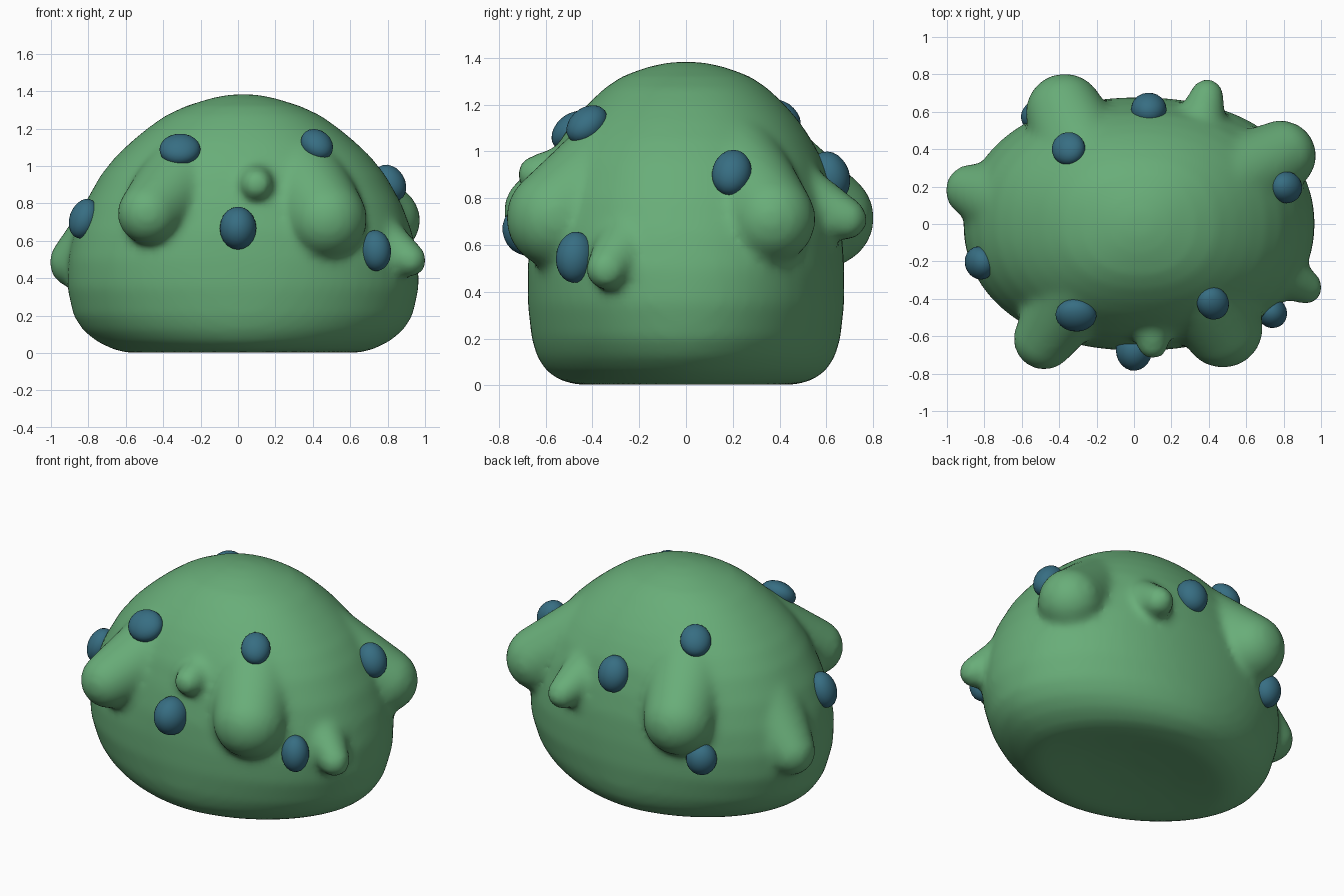
import bpy, bmesh, math
from mathutils import Vector, Matrix
from mathutils.bvhtree import BVHTree

if "Cube" in bpy.data.objects:
    bpy.data.objects.remove(bpy.data.objects["Cube"])


def material(name, col):
    m = bpy.data.materials.new(name)
    m.diffuse_color = (*col, 1)
    m.use_nodes = True
    m.node_tree.nodes["Principled BSDF"].inputs["Base Color"].default_value = m.diffuse_color
    return m


GREEN = material("moss_green", (0.14, 0.42, 0.19))
BLUE = material("slate_blue", (0.038, 0.155, 0.225))


def make_object(name, bm, mat):
    bmesh.ops.recalc_face_normals(bm, faces=bm.faces)
    me = bpy.data.meshes.new(name)
    bm.to_mesh(me)
    bm.free()
    me.materials.append(mat)
    me.polygons.foreach_set("use_smooth", [True] * len(me.polygons))
    ob = bpy.data.objects.new(name, me)
    bpy.context.collection.objects.link(ob)
    return ob


# Body dome: (height, width factor, depth factor), lofted with rounded-oval rings
PROFILE = [
    (0.035, 0.05, 0.05), (0.025, 0.30, 0.30), (0.005, 0.56, 0.58), (0.0, 0.66, 0.68),
    (0.02, 0.74, 0.80), (0.06, 0.83, 0.89),
    (0.12, 0.91, 0.95), (0.20, 0.965, 0.985), (0.35, 1.0, 1.01), (0.50, 0.995, 1.01),
    (0.65, 0.96, 0.995), (0.80, 0.90, 0.95), (0.95, 0.81, 0.88), (1.05, 0.725, 0.80),
    (1.13, 0.635, 0.72), (1.20, 0.545, 0.63), (1.27, 0.44, 0.52), (1.32, 0.325, 0.41),
    (1.36, 0.19, 0.25), (1.382, 0.08, 0.1),
]
HALF_X, HALF_Y, MID_X, N = 0.94, 0.67, 0.027, 64
bm = bmesh.new()


def oval(a, z):
    # the outline is less square near the ground
    n = 1.8 + 0.4 * min(1, z / 0.45)
    c, s = math.cos(a), math.sin(a)
    k = (abs(c) ** n + abs(s) ** n) ** (-1 / n)
    return c * k, s * k


rings = []
for z, fx, fy in PROFILE:
    pts = [oval(2 * math.pi * i / N, z) for i in range(N)]
    rings.append([bm.verts.new((MID_X + HALF_X * fx * x, HALF_Y * fy * y, z)) for x, y in pts])
for lo, hi in zip(rings, rings[1:]):
    for i in range(N):
        j = (i + 1) % N
        bm.faces.new((lo[i], lo[j], hi[j], hi[i]))
bm.faces.new(rings[0][::-1])
bm.faces.new(rings[-1])
bmesh.ops.recalc_face_normals(bm, faces=bm.faces)
dome = BVHTree.FromBMesh(bm)

# Drips: wide root flush with the dome, narrowing to a hanging tip
# (root point on dome, root radius, tip, tip radius)
DRIPS = [
    ((-0.32, -0.38, 1.08), 0.26, (-0.48, -0.615, 0.745), 0.165),
    ((0.10, -0.57, 0.98), 0.11, (0.10, -0.64, 0.90), 0.085),
    ((0.38, -0.38, 1.08), 0.27, (0.475, -0.555, 0.715), 0.215),
    ((0.82, -0.28, 0.66), 0.15, (0.92, -0.34, 0.495), 0.09),
    ((0.55, 0.28, 1.08), 0.25, (0.785, 0.365, 0.71), 0.19),
    ((0.36, 0.52, 0.86), 0.16, (0.39, 0.685, 0.71), 0.092),
    ((-0.28, 0.38, 1.08), 0.27, (-0.37, 0.595, 0.715), 0.21),
    ((-0.72, 0.12, 0.80), 0.25, (-0.87, 0.18, 0.485), 0.14),
]
for p, ra, b, rb in DRIPS:
    hit, nor, _, _ = dome.find_nearest(Vector(p))
    a = hit - nor * (ra - 0.005)
    tmp = bmesh.new()
    for c, r in ((a, ra), (Vector(b), rb)):
        bmesh.ops.create_icosphere(tmp, subdivisions=4, radius=r, matrix=Matrix.Translation(c))
    hull = bmesh.ops.convex_hull(tmp, input=tmp.verts)
    junk = [g for g in hull["geom_interior"] if isinstance(g, bmesh.types.BMVert)]
    bmesh.ops.delete(tmp, geom=list(set(junk)), context='VERTS')
    bmesh.ops.recalc_face_normals(tmp, faces=tmp.faces)
    me = bpy.data.meshes.new("drip_tmp")
    tmp.to_mesh(me)
    tmp.free()
    bm.from_mesh(me)
    bpy.data.meshes.remove(me)

me = bpy.data.meshes.new("body_source")
bm.to_mesh(me)
bm.free()
source = bpy.data.objects.new("body_source", me)
bpy.context.collection.objects.link(source)

# Fuse dome and drips into one soft skin
mod = source.modifiers.new("fuse", 'REMESH')
mod.mode = 'VOXEL'
mod.voxel_size = 0.022
mod = source.modifiers.new("soften", 'SMOOTH')
mod.factor = 0.5
mod.iterations = 14
bpy.context.view_layer.update()
dg = bpy.context.evaluated_depsgraph_get()
bm = bmesh.new()
bm.from_mesh(source.evaluated_get(dg).to_mesh())
bpy.data.objects.remove(source)
body = make_object("body", bm, GREEN)
bpy.context.view_layer.update()

# Spots: flattened balls seated on the skin (position, half width, half height, bulge)
SPOTS = [
    ((0.0, -0.69, 0.67), 0.098, 0.115, 0.115),
    ((-0.31, -0.48, 1.08), 0.11, 0.10, 0.07),
    ((0.42, -0.42, 1.11), 0.085, 0.10, 0.07),
    ((0.75, -0.49, 0.55), 0.08, 0.11, 0.085),
    ((-0.83, -0.21, 0.72), 0.09, 0.11, 0.075),
    ((0.83, 0.19, 0.92), 0.085, 0.105, 0.08),
    ((0.08, 0.64, 0.90), 0.095, 0.11, 0.085),
    ((-0.34, 0.39, 1.12), 0.09, 0.10, 0.07),
    ((-0.50, 0.55, 0.50), 0.09, 0.10, 0.08),
]
for i, (pos, w, h, t) in enumerate(SPOTS):
    ok, hit, nor, _ = body.closest_point_on_mesh(Vector(pos))
    side = Vector((0, 0, 1)).cross(nor).normalized()
    up = nor.cross(side)
    rot = Matrix((side, up, nor)).transposed().to_4x4()
    bm = bmesh.new()
    bmesh.ops.create_icosphere(
        bm, subdivisions=3, radius=1,
        matrix=Matrix.Translation(hit + nor * 0.008) @ rot @ Matrix.Diagonal((w, h, t, 1)))
    make_object(f"spot_{i + 1}", bm, BLUE)
